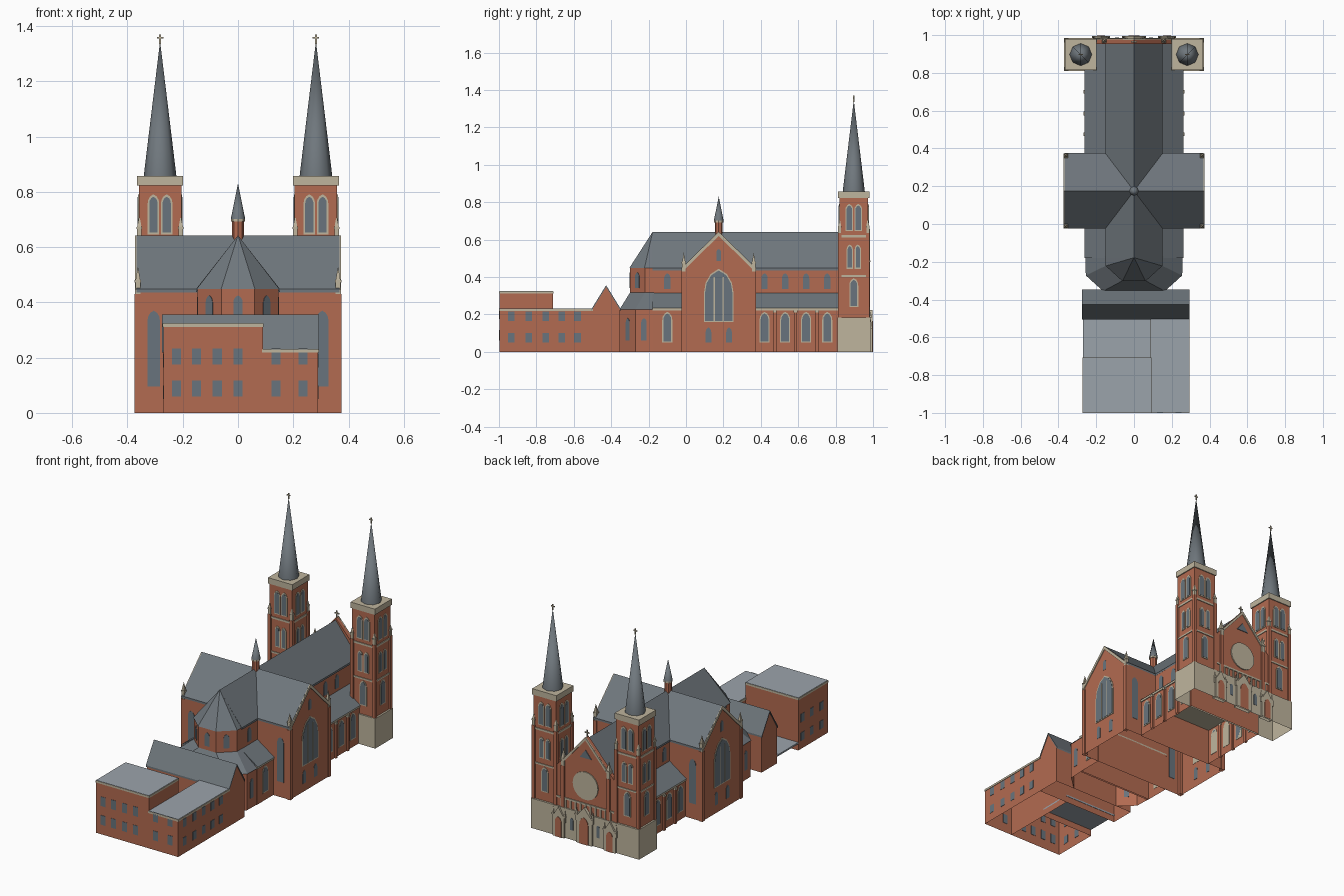
import bpy, bmesh, math
from mathutils import Matrix, Vector

cube = bpy.data.objects.get("Cube")
if cube:
    bpy.data.objects.remove(cube)


def material(name, rgb):
    m = bpy.data.materials.new(name)
    m.use_nodes = True
    m.diffuse_color = (*rgb, 1)
    m.node_tree.nodes["Principled BSDF"].inputs["Base Color"].default_value = (*rgb, 1)
    return m


BRICK = material("red_brick", (0.45, 0.146, 0.082))
STONE = material("cream_stone", (0.52, 0.46, 0.34))
SLATE = material("slate_grey", (0.16, 0.185, 0.205))
FLAT = material("flat_roof_grey", (0.33, 0.37, 0.41))
GLASS = material("window_grey", (0.14, 0.175, 0.205))

parts = {}


def mesh_of(name, mat):
    return parts.setdefault(name, (bmesh.new(), mat))[0]


def loft(name, mat, low, high):
    """Closed solid between two loops of equal length."""
    bm = mesh_of(name, mat)
    a, b = ([bm.verts.new(p) for p in loop] for loop in (low, high))
    n = len(a)
    faces = [bm.faces.new((a[i], a[(i + 1) % n], b[(i + 1) % n], b[i])) for i in range(n)]
    faces += [bm.faces.new(a[::-1]), bm.faces.new(b)]
    bmesh.ops.recalc_face_normals(bm, faces=faces)


def panel(name, mat, outline, at, angle, d0, d1):
    """Extrude a (sideways, height) outline along a horizontal direction."""
    c, s = math.cos(math.radians(angle)), math.sin(math.radians(angle))
    loops = [[(at[0] - u * s + d * c, at[1] + u * c + d * s, z) for u, z in outline]
             for d in (d0, d1)]
    loft(name, mat, *loops)


def box(name, mat, x, y, z):
    loops = [[(x[0], y[0], h), (x[1], y[0], h), (x[1], y[1], h), (x[0], y[1], h)] for h in z]
    loft(name, mat, *loops)


def block(name, mat, x, y, half, z):
    box(name, mat, (x - half, x + half), (y - half, y + half), z)


def cone(name, mat, x, y, z, r, top=0.0, sides=8, turn=0.0):
    m = Matrix.Translation((x, y, sum(z) / 2)) @ Matrix.Rotation(turn, 4, 'Z')
    bmesh.ops.create_cone(mesh_of(name, mat), cap_ends=True, segments=sides,
                          radius1=r, radius2=top, depth=z[1] - z[0], matrix=m)


def arch(w, z0, z1):
    h, r = w / 2, min(w * 0.8, (z1 - z0) / 2)
    rise = ((1, 0), (0.9, 0.4), (0.55, 0.78))
    right = [(h * u, z1 - r + r * v) for u, v in rise]
    return [(-h, z0), (h, z0)] + right + [(0, z1)] + [(-u, z) for u, z in right[::-1]]


def rect(w, z0, z1):
    return [(-w / 2, z0), (w / 2, z0), (w / 2, z1), (-w / 2, z1)]


def chevron(w, eave, ridge, t):
    return [(-w, eave), (0, ridge), (w, eave), (w, eave - t), (0, ridge - t), (-w, eave - t)]


def gable(w, base, eave, ridge):
    return [(-w, base), (w, base), (w, eave), (0, ridge), (-w, eave)]


def window(name, at, angle, w, z0, z1, framed=True):
    if framed:
        panel(name + "_frame", STONE, arch(w + 0.012, z0 - 0.006, z1 + 0.009), at, angle, -0.002, 0.003)
    panel(name + "_glass", GLASS, arch(w, z0, z1), at, angle, -0.002, 0.0045 if framed else 0.002)


def pinnacle(name, x, y, z0, z1, r=0.011):
    mid = z0 + (z1 - z0) * 0.5
    block(name, STONE, x, y, r, (z0, mid))
    block(name, STONE, x, y, r * 1.3, (mid - 0.008, mid))
    cone(name, STONE, x, y, (mid, z1), r * 1.4, sides=4, turn=math.pi / 4)


def cross(name, x, y, z, h):
    block(name, STONE, x, y, 0.003, (z, z + h))
    box(name, STONE, (x - h / 3, x + h / 3), (y - 0.003, y + 0.003), (z + h * 0.55, z + h * 0.7))


# Nave and side aisles, either side of the transept
for y0, y1, end in ((-0.18, -0.015, -0.015), (0.365, 0.96, 0.82)):
    panel("nave_walls", BRICK, gable(0.147, 0.23, 0.44, 0.63), (0, 0), 90, y0, y1)
    box("aisle_walls", BRICK, (-0.255, 0.255), (y0, end), (0, 0.237))
    box("aisle_cornice", STONE, (-0.26, 0.26), (y0, end), (0.222, 0.236))
    panel("aisle_roof", SLATE, [(-0.262, 0.235), (-0.147, 0.315), (0.147, 0.315), (0.262, 0.235)],
          (0, 0), 90, y0, y1 - 0.005)
panel("nave_roof", SLATE, chevron(0.152, 0.448, 0.642, 0.012), (0, 0), 90, -0.18, 0.955)

# Transept
panel("transept_walls", BRICK, gable(0.195, 0, 0.44, 0.632), (0, 0.175), 0, -0.368, 0.368)
panel("transept_roof", SLATE, chevron(0.2, 0.448, 0.642, 0.012), (0, 0.175), 0, -0.368, 0.368)


# Apse with its low surrounding aisle
def half_ring(pts, z):
    return [(x, y, z) for x, y in pts] + [(-x, y, z) for x, y in pts[::-1]]


inner = [(0.147, -0.17), (0.147, -0.22), (0.06, -0.30)]
outer = [(0.253, -0.17), (0.25, -0.27), (0.16, -0.352)]
loft("apse_walls", BRICK, half_ring(inner, 0.22), half_ring(inner, 0.448))
loft("apse_roof", SLATE, half_ring([(x * 1.02, y * 1.01) for x, y in inner], 0.448),
     half_ring([(0.0005, -0.178)] * 3, 0.642))
loft("ambulatory_walls", BRICK, half_ring(outer, 0), half_ring(outer, 0.226))
loft("ambulatory_roof", SLATE, half_ring([(x * 1.02, y * 1.01) for x, y in outer], 0.226),
     half_ring(inner, 0.316))
window("apse", (0, -0.30), -90, 0.034, 0.34, 0.425, False)

for s in (-1, 1):
    side = 0 if s > 0 else 180
    slant = -90 + s * 42.5
    window("apse", (s * 0.1035, -0.26), slant, 0.034, 0.34, 0.425, False)
    window("ambulatory", (s * 0.2515, -0.225), side, 0.03, 0.06, 0.18, False)
    window("ambulatory", (s * 0.205, -0.311), slant, 0.03, 0.06, 0.18, False)
    # Aisle and upper nave windows, buttresses between them
    for y in (-0.1, 0.42, 0.53, 0.642, 0.755):
        window("aisle", (s * 0.255, y), side, 0.042, 0.055, 0.205)
        window("clerestory", (s * 0.147, y), side, 0.034, 0.335, 0.42, False)
    for y in (0.475, 0.585, 0.7):
        box("aisle_buttress", BRICK, sorted((s * 0.25, s * 0.266)), (y - 0.008, y + 0.008), (0, 0.21))
        box("buttress_cap", STONE, sorted((s * 0.25, s * 0.268)), (y - 0.01, y + 0.01), (0.21, 0.222))
    # Transept ends
    end = (s * 0.368, 0.175)
    panel("transept_coping", STONE, chevron(0.198, 0.446, 0.642, 0.022), end, side, -0.002, 0.005)
    window("transept_great", end, side, 0.145, 0.165, 0.435)
    for dy in (-0.024, 0.024):
        panel("great_mullion", STONE, rect(0.006, 0.165, 0.4), (end[0], 0.175 + dy), side, 0, 0.006)
    for dy in (-0.055, 0.055):
        window("transept_low", (end[0], 0.175 + dy), side, 0.03, 0.05, 0.13, False)
    window("transept_top", end, side, 0.026, 0.485, 0.55, False)
    for y, a in ((-0.02, -90), (0.37, 90)):
        window("transept_side", (s * 0.305, y), a, 0.045, 0.095, 0.37, False)
        yb = y + (0.008 if a < 0 else -0.008)
        block("transept_buttress", BRICK, s * 0.362, yb, 0.012, (0, 0.43))
        pinnacle("transept_pinnacle", s * 0.362, yb, 0.43, 0.53, 0.009)

# Small ridge turret over the crossing
cone("ridge_turret", BRICK, 0, 0.175, (0.6, 0.695), 0.021, 0.021)
cone("turret_ring", STONE, 0, 0.175, (0.692, 0.702), 0.025, 0.025)
cone("turret_spire", SLATE, 0, 0.175, (0.702, 0.83), 0.026)

# Twin towers
TY = 0.897
for s in (-1, 1):
    tx = s * 0.282
    block("tower_shaft", BRICK, tx, TY, 0.077, (0.18, 0.825))
    block("tower_belt", STONE, tx, TY, 0.081, (0.4, 0.41))
    block("tower_belt", STONE, tx, TY, 0.081, (0.612, 0.624))
    block("tower_cornice", STONE, tx, TY, 0.083, (0.822, 0.858))
    cone("tower_spire", SLATE, tx, TY, (0.858, 1.345), 0.059)
    cross("spire_cross", tx, TY, 1.335, 0.035)
    for dx in (-1, 1):
        for dy in (-1, 1):
            px, py = tx + dx * 0.075, TY + dy * 0.075
            block("tower_buttress", BRICK, px, py, 0.01, (0.18, 0.635))
            pinnacle("tower_pinnacle", px, py, 0.632, 0.715, 0.008)
    for a in (0, 90, 180, 270):
        d = Vector((math.cos(math.radians(a)), math.sin(math.radians(a))))
        t = Vector((-d.y, d.x))
        mid = Vector((tx, TY)) + d * 0.077
        for k in (-0.024, 0.024):
            window("belfry", mid + t * k, a, 0.03, 0.652, 0.782)
            window("tower_pair", mid + t * k * 0.9, a, 0.022, 0.45, 0.565)
        window("tower_low", mid, a, 0.036, 0.245, 0.385)

# West facade between the towers
F = 0.977
box("facade_base", STONE, (-0.37, 0.37), (0.81, 0.986), (0, 0.184))
panel("facade_wall", BRICK, gable(0.205, 0.18, 0.425, 0.655), (0, F), 90, -0.025, 0)
panel("facade_coping", STONE, chevron(0.165, 0.468, 0.656, 0.02), (0, F), 90, -0.002, 0.006)
box("facade_band", STONE, (-0.2, 0.2), (0.96, 0.982), (0.235, 0.246))
cross("gable_cross", 0, 0.965, 0.65, 0.045)
circle = [(math.cos(i * math.pi / 12), math.sin(i * math.pi / 12)) for i in range(24)]
panel("rose_window", STONE, [(0.086 * u, 0.355 + 0.086 * v) for u, v in circle], (0, F), 90, -0.002, 0.006)
panel("gable_light", GLASS, [(-0.04, 0.525), (0.04, 0.525), (0, 0.575)], (0, F), 90, -0.002, 0.004)
for i in range(11):
    x = -0.17 + i * 0.034
    box("arcade_column", STONE, (x - 0.004, x + 0.004), (0.97, 0.983), (0.18, 0.24))
for s in (-1, 1):
    block("facade_buttress", BRICK, s * 0.155, 0.972, 0.012, (0.18, 0.44))
    pinnacle("facade_pinnacle", s * 0.155, 0.972, 0.43, 0.545)
    window("facade_base_window", (s * 0.09, 0.986), 90, 0.022, 0.06, 0.135, False)

# Gabled portals
for x, w, top in ((-0.175, 0.04, 0.185), (0, 0.055, 0.225), (0.175, 0.04, 0.185)):
    panel("portal", STONE, gable(w, 0, top - 0.065, top), (x, 0.986), 90, -0.02, 0.01)
    panel("portal_door", BRICK, arch(w * 1.1, 0, top - 0.06), (x, 0.996), 90, -0.002, 0.003)
    for k in (-1, 1):
        pinnacle("portal_pinnacle", x + k * w, 0.988, top - 0.09, top - 0.01, 0.006)

# Gabled cross house behind the apse
panel("house_walls", BRICK, gable(0.075, 0, 0.226, 0.346), (0, -0.427), 0, -0.27, 0.29)
panel("house_roof", SLATE, chevron(0.079, 0.228, 0.356, 0.01), (0, -0.427), 0, -0.275, 0.293)

# Flat-roofed wings around a small courtyard
for name, x, y, top in (("low_wing", (0.09, 0.29), (-0.998, -0.5), 0.232),
                        ("tall_wing", (-0.27, 0.09), (-0.998, -0.71), 0.325)):
    box(name + "_walls", BRICK, x, y, (0, top - 0.01))
    box(name + "_trim", STONE, (x[0] - 0.003, x[1] + 0.003), (y[0] - 0.002, y[1] + 0.002), (top - 0.014, top - 0.002))
    box(name + "_roof", FLAT, x, y, (top - 0.006, top))
box("courtyard_floor", FLAT, (-0.27, 0.09), (-0.712, -0.5), (0.04, 0.05))
for z in (0.06, 0.175):
    for x in (-0.223, -0.15, -0.075, 0, 0.137, 0.235):
        panel("wing_window", GLASS, rect(0.033, z, z + 0.058), (x, -0.998), -90, -0.002, 0.002)
    for y in (-0.935, -0.84, -0.75, -0.665, -0.58):
        panel("wing_window", GLASS, rect(0.035, z - 0.01, z + 0.04), (0.29, y), 0, -0.002, 0.002)
        if y < -0.71:
            panel("wing_window", GLASS, rect(0.035, z - 0.01, z + 0.04), (-0.27, y), 180, -0.002, 0.002)

# Turn each gathered part into an object; walls stay open at the ground
for name, (bm, mat) in parts.items():
    bmesh.ops.remove_doubles(bm, verts=bm.verts, dist=0.00001)
    bm.normal_update()
    floors = [f for f in bm.faces if f.normal.z < -0.99 and f.calc_center_median().z < 0.001]
    bmesh.ops.delete(bm, geom=floors, context='FACES')
    for f in bm.faces:
        f.smooth = name.endswith("_spire") and abs(f.normal.z) < 0.9
    mesh = bpy.data.meshes.new(name)
    bm.to_mesh(mesh)
    bm.free()
    mesh.materials.append(mat)
    bpy.context.scene.collection.objects.link(bpy.data.objects.new(name, mesh))
